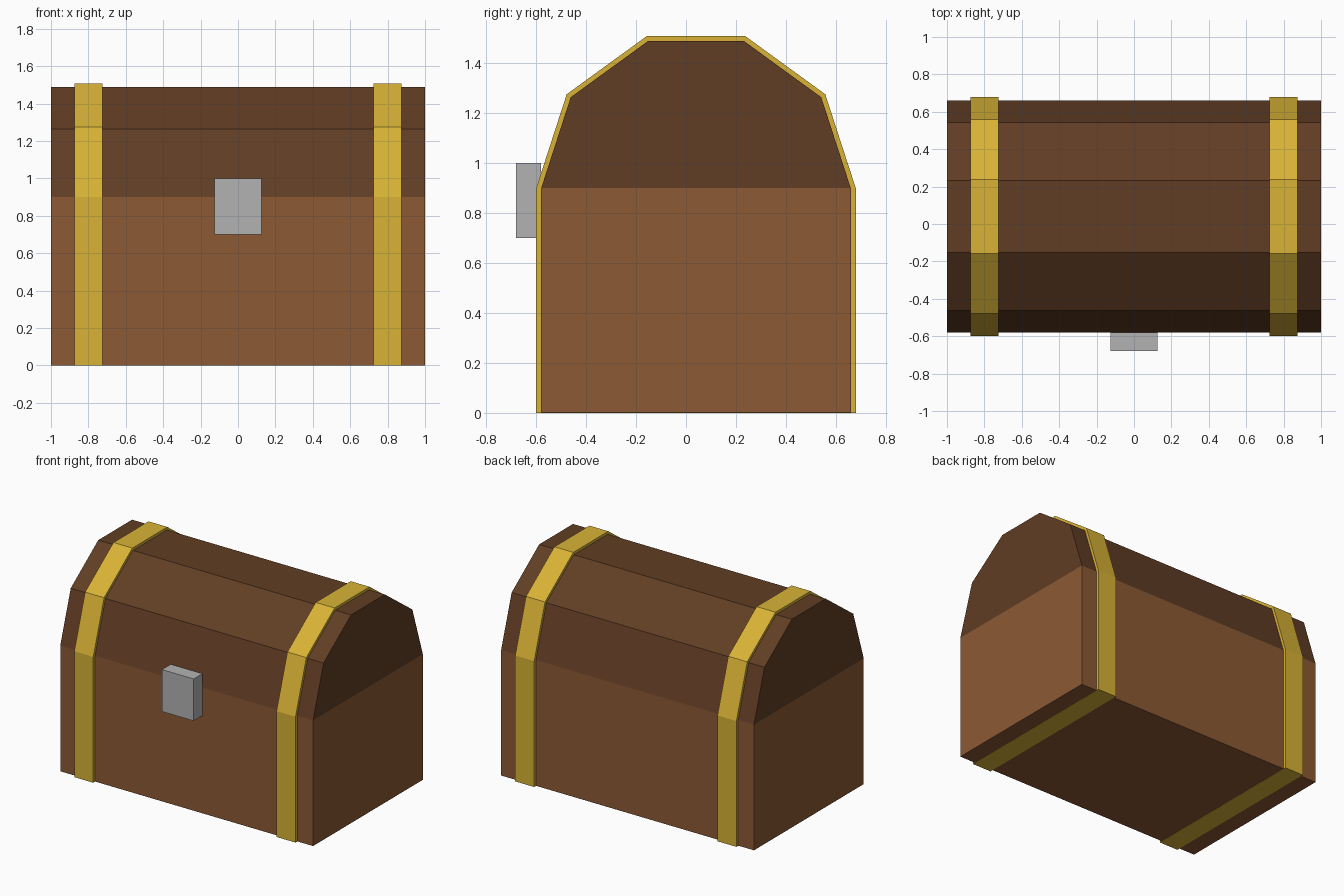
import bpy, bmesh, math

if "Cube" in bpy.data.objects:
    bpy.data.objects.remove(bpy.data.objects["Cube"])

CY = 0.04      # depth centre of the chest (the lock offsets it backwards)
HINGE = 0.90   # height where body meets lid


def material(name, srgb):
    lin = [c / 12.92 if c <= 0.04045 else ((c + 0.055) / 1.055) ** 2.4 for c in srgb]
    m = bpy.data.materials.new(name)
    m.diffuse_color = (*lin, 1)
    m.use_nodes = True
    m.node_tree.nodes["Principled BSDF"].inputs["Base Color"].default_value = m.diffuse_color
    return m


def prism(name, profile, x0, x1, mat):
    """Extrude a (y, z) profile along x."""
    bm = bmesh.new()
    face = bm.faces.new([bm.verts.new((x0, y, z)) for y, z in profile])
    ext = bmesh.ops.extrude_face_region(bm, geom=[face])
    moved = [v for v in ext["geom"] if isinstance(v, bmesh.types.BMVert)]
    bmesh.ops.translate(bm, verts=moved, vec=(x1 - x0, 0, 0))
    bmesh.ops.recalc_face_normals(bm, faces=bm.faces)
    mesh = bpy.data.meshes.new(name)
    bm.to_mesh(mesh)
    bm.free()
    mesh.materials.append(mat)
    ob = bpy.data.objects.new(name, mesh)
    bpy.context.collection.objects.link(ob)
    return ob


def arch(r):
    """Five-sided half decagon for the lid, from back to front."""
    return [(CY + r * math.cos(math.pi * i / 5), HINGE + r * math.sin(math.pi * i / 5))
            for i in range(6)]


def rect(y0, y1, z0, z1):
    return [(y0, z0), (y1, z0), (y1, z1), (y0, z1)]


wood = material("brown wood", (0.55, 0.35, 0.20))
dark = material("dark brown wood", (0.38, 0.24, 0.14))
gold = material("gold", (0.85, 0.70, 0.21))
grey = material("grey metal", (0.70, 0.70, 0.70))

# Wooden body and faceted lid
R = 0.62
prism("body", rect(CY - R, CY + R, 0.001, HINGE), -1, 1, wood)
prism("lid", arch(R), -1, 1, dark)

# Gold bands wrapping body and lid
RB = 0.64
band = [(CY - RB, 0), (CY + RB, 0)] + arch(RB)
for side, x in (("left", -0.8), ("right", 0.8)):
    prism(side + "_band", band, x - 0.075, x + 0.075, gold)

# Lock plate on the front
prism("lock", rect(-0.68, -0.58, 0.70, 1.00), -0.125, 0.125, grey)
